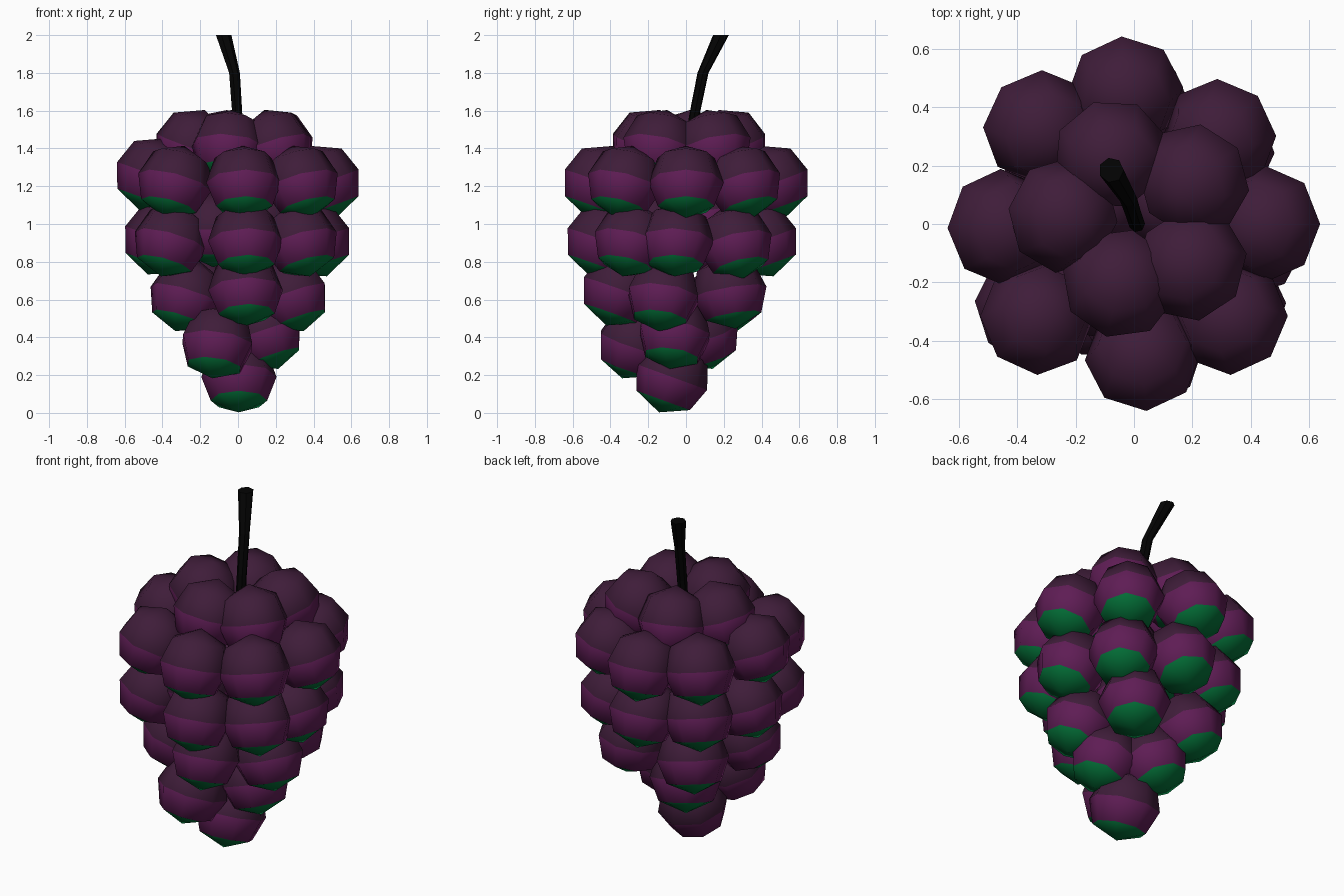
import bpy, bmesh, math
from mathutils import Matrix

if "Cube" in bpy.data.objects:
    bpy.data.objects.remove(bpy.data.objects["Cube"])


def material(name, rgb):
    m = bpy.data.materials.new(name)
    m.diffuse_color = (*rgb, 1)
    m.use_nodes = True
    m.node_tree.nodes["Principled BSDF"].inputs["Base Color"].default_value = m.diffuse_color
    return m


DARK = material("dark plum", (0.049, 0.012, 0.041))
PURPLE = material("purple", (0.113, 0.012, 0.09))
GREEN = material("green", (0.001, 0.165, 0.04))
BLACK = material("stem black", (0.001, 0.001, 0.001))

# Grape profile: (radius, height) of the rings between the two poles
R, TOP, SIDES = 0.199, 0.206, 8
RINGS = [(0.152, 0.136), (R, 0.0), (0.15, -0.132)]


def finish(bm, name, mats):
    bmesh.ops.recalc_face_normals(bm, faces=bm.faces)
    me = bpy.data.meshes.new(name)
    bm.to_mesh(me)
    bm.free()
    for m in mats:
        me.materials.append(m)
    ob = bpy.data.objects.new(name, me)
    bpy.context.collection.objects.link(ob)
    return ob


def grape(name, x, y, z, tilt=20, heading=None):
    """Eight-sided berry whose green underside leans away from the middle."""
    bm = bmesh.new()
    rings = [[bm.verts.new((r * math.cos(math.tau * i / SIDES),
                            r * math.sin(math.tau * i / SIDES), h))
              for i in range(SIDES)] for r, h in RINGS]
    top, bottom = bm.verts.new((0, 0, TOP)), bm.verts.new((0, 0, -R))
    for i in range(SIDES):
        j = (i + 1) % SIDES
        faces = [
            (bm.faces.new((top, rings[0][i], rings[0][j])), 0),
            (bm.faces.new((rings[0][i], rings[1][i], rings[1][j], rings[0][j])), 0),
            (bm.faces.new((rings[1][i], rings[2][i], rings[2][j], rings[1][j])), 1),
            (bm.faces.new((rings[2][i], bottom, rings[2][j])), 2)]
        for f, index in faces:
            f.material_index = index
            f.smooth = True
    ang = math.atan2(y, x) if heading is None else heading
    bm.transform(Matrix.Translation((x, y, z)) @ Matrix.Rotation(ang, 4, 'Z')
                 @ Matrix.Rotation(math.radians(-tilt), 4, 'Y'))
    return finish(bm, name, (DARK, PURPLE, GREEN))


# Rows of berries from the top down
ROWS = {
    "crown_grape": [(-0.08, 0.24, 1.41), (-0.245, 0.03, 1.41), (-0.05, -0.205, 1.41),
                    (0.197, -0.14, 1.41), (0.205, 0.15, 1.41)],
    "shoulder_grape": [(0.452, 0.0, 1.22), (0.295, 0.305, 1.22), (-0.03, 0.457, 1.22),
                       (-0.325, 0.335, 1.23), (-0.453, -0.01, 1.26), (-0.335, -0.325, 1.22),
                       (0.03, -0.455, 1.22), (0.335, -0.325, 1.22)],
    "middle_grape": [(0.403, -0.05, 0.91), (0.29, 0.26, 0.9), (0.0, 0.395, 0.91),
                     (-0.28, 0.28, 0.92), (-0.41, 0.0, 0.92), (-0.355, -0.29, 0.91),
                     (0.04, -0.44, 0.91), (0.33, -0.29, 0.91)],
    "core_grape": [(0.12, 0.1, 1.02), (-0.12, 0.1, 1.02), (-0.13, -0.2, 0.97, 0)],
    "lower_grape": [(0.04, -0.355, 0.65), (0.285, -0.12, 0.62), (0.19, 0.23, 0.64, 12),
                    (-0.2, 0.22, 0.62), (-0.275, -0.18, 0.62)],
    "bottom_grape": [(-0.11, -0.275, 0.37), (0.15, -0.06, 0.42), (-0.06, 0.085, 0.42)],
}
for name, spots in ROWS.items():
    for n, spot in enumerate(spots, 1):
        grape(f"{name}_{n}", *spot)
grape("tip_grape", 0.005, -0.075, 0.19, 20, math.radians(-90))

# Bent stem, flaring at the cut end
PATH = [(0.01, 0.0, 1.3, 0.028), (-0.005, 0.045, 1.58, 0.028),
        (-0.02, 0.09, 1.8, 0.03), (-0.078, 0.185, 2.0, 0.043)]
bm = bmesh.new()
loops = [[bm.verts.new((x + r * math.cos(math.tau * i / 7),
                        y + r * math.sin(math.tau * i / 7), z))
          for i in range(7)] for x, y, z, r in PATH]
for a, b in zip(loops, loops[1:]):
    for i in range(7):
        j = (i + 1) % 7
        bm.faces.new((a[i], a[j], b[j], b[i]))
bm.faces.new(loops[0][::-1])
bm.faces.new(loops[-1])
finish(bm, "stem", (BLACK,))
